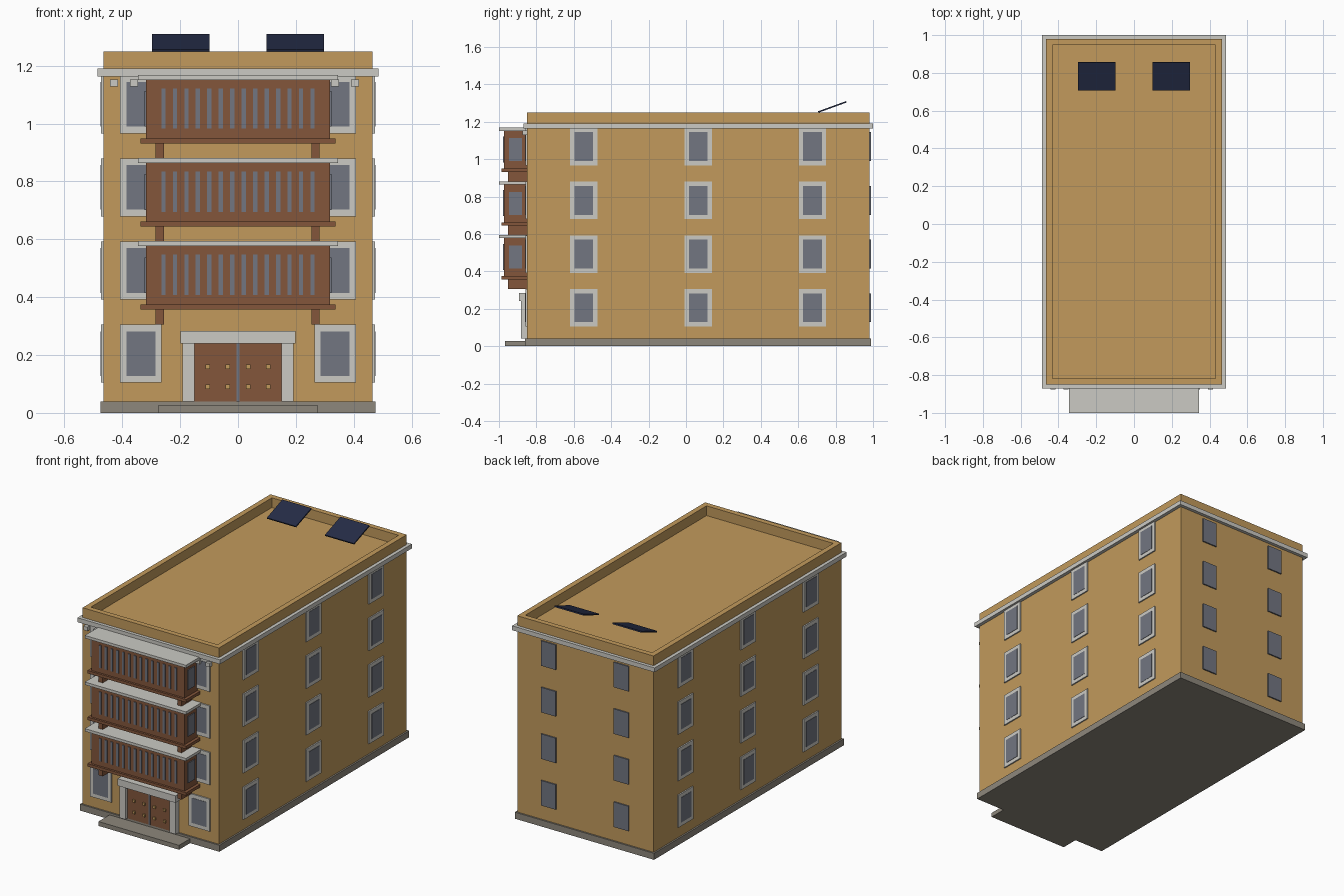
import bpy, bmesh, math
from mathutils import Matrix, Vector

if "Cube" in bpy.data.objects:
    bpy.data.objects.remove(bpy.data.objects["Cube"])


def material(name, rgb):
    m = bpy.data.materials.new(name)
    lin = [((c / 255 + 0.055) / 1.055) ** 2.4 for c in rgb]
    m.diffuse_color = (*lin, 1)
    m.use_nodes = True
    m.node_tree.nodes["Principled BSDF"].inputs["Base Color"].default_value = m.diffuse_color
    return m


TAN = material("ochre wall", (194, 154, 92))
STONE = material("pale stone", (203, 202, 196))
PLINTH = material("grey plinth", (141, 135, 124))
WOOD = material("brown wood", (131, 86, 59))
GLASS = material("grey glass", (114, 118, 129))
PANEL = material("navy panel", (37, 44, 71))


def boxes(name, mat, items):
    """One object made of boxes given as (x0, x1, y0, y1, z0, z1)."""
    bm = bmesh.new()
    for x0, x1, y0, y1, z0, z1 in items:
        mx = Matrix.Translation(((x0 + x1) / 2, (y0 + y1) / 2, (z0 + z1) / 2))
        mx = mx @ Matrix.Diagonal((x1 - x0, y1 - y0, z1 - z0, 1))
        bmesh.ops.create_cube(bm, size=1, matrix=mx)
    me = bpy.data.meshes.new(name)
    bm.to_mesh(me)
    bm.free()
    me.materials.append(mat)
    ob = bpy.data.objects.new(name, me)
    bpy.context.collection.objects.link(ob)
    return ob


def ring(x, y0, y1, t, z0, z1):
    """Four walls of thickness t around a rectangle."""
    return [(-x, x, y0, y0 + t, z0, z1), (-x, x, y1 - t, y1, z0, z1),
            (-x, -x + t, y0 + t, y1 - t, z0, z1), (x - t, x, y0 + t, y1 - t, z0, z1)]


W, F, B = 0.465, -0.85, 0.98      # half width, front and back wall
FLOOR = 0.2872                    # storey height

# Main shell
boxes("plinth", PLINTH, [(-0.475, 0.475, -0.86, 0.99, 0, 0.04)])
boxes("entrance_step", PLINTH, [(-0.275, 0.275, -0.967, -0.855, 0, 0.027)])
boxes("building_body", TAN, [(-W, W, F, B, 0.04, 1.19)])
boxes("cornice", STONE, ring(0.486, -0.87, 1.0, 0.03, 1.163, 1.19))
boxes("parapet", TAN, ring(W, F, B, 0.033, 1.19, 1.25))
boxes("dentils", STONE, [(x - 0.0135, x + 0.0135, -0.875, F, 1.128, 1.152)
                         for x in (-0.429 + 0.0695 * i for i in range(13))])

# Windows: frames on front and sides, bare panes at the back
frames, panes = [], []
for i in range(4):
    z = 0.205 + FLOOR * i
    fz, gz = (z - 0.1, z + 0.1), (z - 0.077, z + 0.077)
    for s in (-1, 1):
        x = 0.336 * s
        frames.append((x - 0.072, x + 0.072, F - 0.008, F, *fz))
        panes.append((x - 0.05, x + 0.05, F - 0.01, F, *gz))
        panes.append((s * 0.248 - 0.05, s * 0.248 + 0.05, B, B + 0.008, *gz))
        for y in (-0.546, 0.065, 0.676):
            a, b = sorted((s * W, s * (W + 0.008)))
            frames.append((a, b, y - 0.073, y + 0.073, *fz))
            a, b = sorted((s * W, s * (W + 0.01)))
            panes.append((a, b, y - 0.05, y + 0.05, *gz))
boxes("window_frames", STONE, frames)
boxes("window_panes", GLASS, panes)

# Enclosed wooden balconies
for i in range(3):
    z = 0.375 + FLOOR * i
    n = str(i + 1)
    boxes("balcony_box_" + n, WOOD, [(-0.318, 0.318, -0.973, F, z, z + 0.202)])
    boxes("balcony_floor_" + n, WOOD, [(-0.337, 0.337, -0.986, F, z - 0.018, z)])
    boxes("balcony_roof_" + n, STONE, [(-0.345, 0.345, -1.0, F, z + 0.202, z + 0.219)])
    boxes("balcony_brackets_" + n, WOOD,
          [(x - 0.0145, x + 0.0145, -0.953, F, z - 0.07, z - 0.018) for x in (-0.27, 0.268)])
    slots = [(x - 0.0075, x + 0.0075, -0.978, -0.973, z + 0.033, z + 0.172)
             for x in (0.0396 * (k - 6.5) for k in range(14))]
    slots += [(x, x + 0.005, -0.947, -0.878, z + 0.04, z + 0.163) for x in (-0.323, 0.318)]
    boxes("balcony_glazing_" + n, GLASS, slots)

# Entrance door
boxes("door_jambs", STONE, [(-0.192, -0.151, -0.882, F, 0.04, 0.24),
                            (0.151, 0.192, -0.882, F, 0.04, 0.24)])
boxes("door_lintel", STONE, [(-0.198, 0.198, -0.892, F, 0.24, 0.283)])
boxes("door_leaves", WOOD, [(-0.151, 0.151, -0.862, F, 0.04, 0.24)])
boxes("door_gap", GLASS, [(-0.005, 0.005, -0.866, -0.86, 0.04, 0.24)])
boxes("door_studs", TAN, [(x - 0.008, x + 0.008, -0.87, -0.86, z - 0.008, z + 0.008)
                          for x in (-0.104, -0.035, 0.035, 0.104) for z in (0.09, 0.16)])

# Tilted roof panels
for side, x in (("left", -0.198), ("right", 0.198)):
    p = boxes("roof_panel_" + side, PANEL, [(-0.099, 0.099, -0.08, 0.08, -0.004, 0.004)])
    p.location = Vector((x, 0.782, 1.279))
    p.rotation_euler = (math.radians(20), 0, 0)
